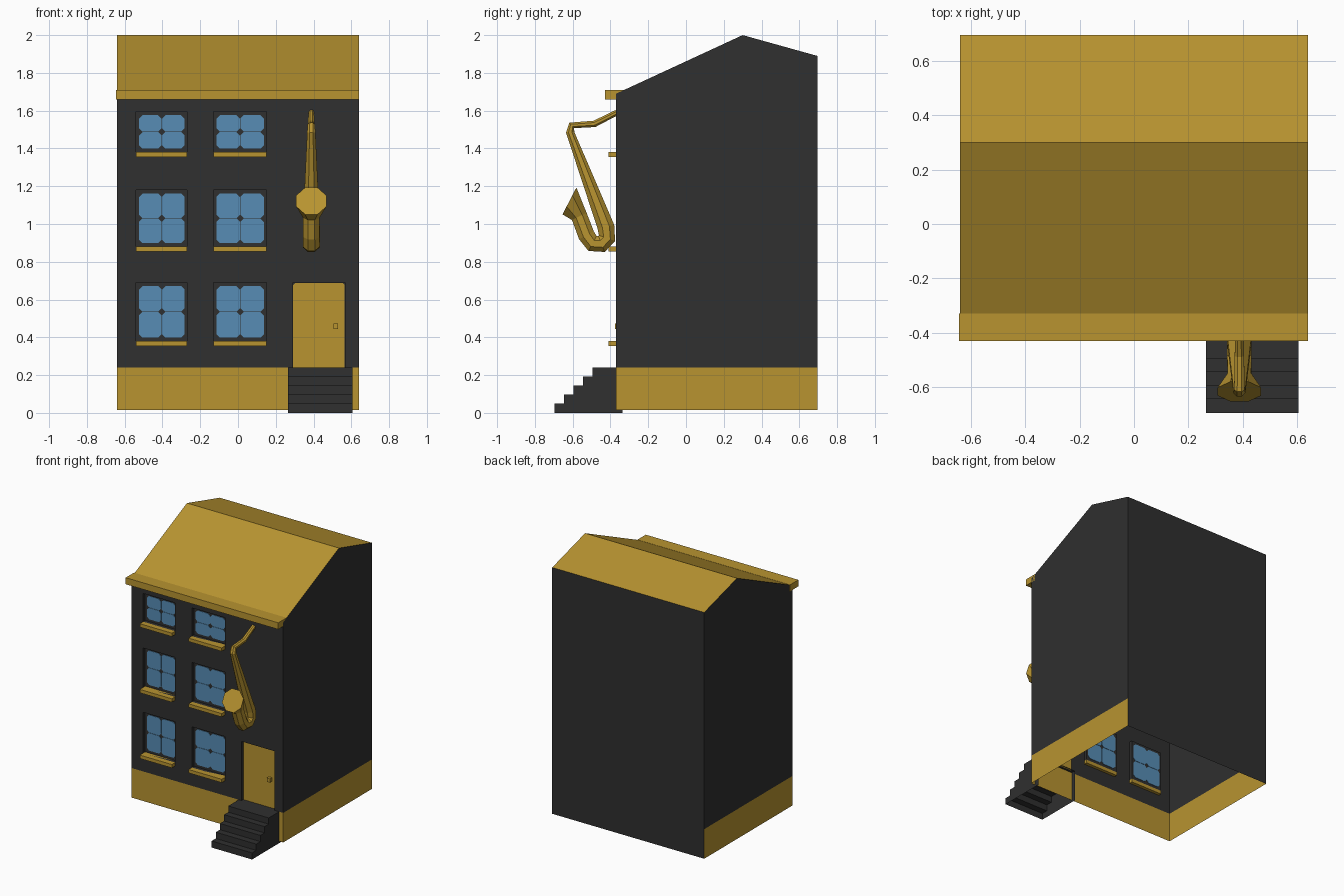
import bpy, bmesh, math
from mathutils import Vector

if "Cube" in bpy.data.objects:
    bpy.data.objects.remove(bpy.data.objects["Cube"])


def material(name, rgb):
    m = bpy.data.materials.new(name)
    m.diffuse_color = (*rgb, 1)
    m.use_nodes = True
    m.node_tree.nodes["Principled BSDF"].inputs["Base Color"].default_value = m.diffuse_color
    return m


GOLD = material("gold", (0.48, 0.295, 0.030))
DARK = material("charcoal", (0.029, 0.029, 0.029))
BLUE = material("glass_blue", (0.095, 0.265, 0.46))


def finish(name, bm, *mats):
    me = bpy.data.meshes.new(name)
    bm.to_mesh(me)
    bm.free()
    for m in mats:
        me.materials.append(m)
    ob = bpy.data.objects.new(name, me)
    bpy.context.collection.objects.link(ob)
    return ob


def face(bm, pts, mat=0):
    f = bm.faces.new([bm.verts.new(p) for p in pts])
    f.material_index = mat
    return f


def box(name, x0, x1, y0, y1, z0, z1, mat):
    bm = bmesh.new()
    bmesh.ops.create_cube(bm, size=1)
    for v in bm.verts:
        v.co = ((x0 + x1) / 2 + v.co.x * (x1 - x0),
                (y0 + y1) / 2 + v.co.y * (y1 - y0),
                (z0 + z1) / 2 + v.co.z * (z1 - z0))
    return finish(name, bm, mat)


def plate(bm, outline, y0, y1):
    """Thin plate in the xz plane; outline is counter-clockwise from the front."""
    f = face(bm, [(x, y0, z) for x, z in outline])
    ext = bmesh.ops.extrude_face_region(bm, geom=[f], use_keep_orig=True)
    for v in ext["geom"]:
        if isinstance(v, bmesh.types.BMVert):
            v.co.y = y1
    bmesh.ops.recalc_face_normals(bm, faces=bm.faces)


W, FRONT, BACK, BOT, PLINTH = 0.64, -0.37, 0.695, 0.015, 0.24
EAVE, RIDGE_Y, RIDGE, REAR = 1.69, 0.30, 2.0, 1.89
DEPTH = 0.025
GLASS_Y = FRONT + DEPTH
cols = [(-0.54, -0.27), (-0.13, 0.15)]
rows = [(0.38, 0.69), (0.88, 1.18), (1.38, 1.595)]
windows = [(*c, *r) for c in cols for r in rows]
door = (0.29, 0.567, PLINTH, 0.69)
openings = windows + [door]

# House shell: front wall as cells around the openings, open underneath
bm = bmesh.new()
xs = sorted({-W, W, *[o[i] for o in openings for i in (0, 1)]})
zs = sorted({BOT, PLINTH, EAVE, *[o[i] for o in openings for i in (2, 3)]})
for x0, x1 in zip(xs, xs[1:]):
    for z0, z1 in zip(zs, zs[1:]):
        cx, cz = (x0 + x1) / 2, (z0 + z1) / 2
        if any(o[0] < cx < o[1] and o[2] < cz < o[3] for o in openings):
            continue
        face(bm, [(x0, FRONT, z0), (x1, FRONT, z0), (x1, FRONT, z1), (x0, FRONT, z1)],
             1 if cz < PLINTH else 0)
# side walls with gold plinth band
for s in (-1, 1):
    band = [(FRONT, BOT), (BACK, BOT), (BACK, PLINTH), (FRONT, PLINTH)]
    wall = [(FRONT, PLINTH), (BACK, PLINTH), (BACK, REAR), (RIDGE_Y, RIDGE), (FRONT, EAVE)]
    for prof, m in ((band, 1), (wall, 0)):
        face(bm, [(s * W, y, z) for y, z in prof[::s]], m)
# back wall and the two roof slopes
face(bm, [(W, BACK, BOT), (-W, BACK, BOT), (-W, BACK, REAR), (W, BACK, REAR)])
for (ya, za), (yb, zb) in (((FRONT, EAVE), (RIDGE_Y, RIDGE)), ((RIDGE_Y, RIDGE), (BACK, REAR))):
    face(bm, [(-W, ya, za), (W, ya, za), (W, yb, zb), (-W, yb, zb)], 1)
# reveals and backing of each opening
for x0, x1, z0, z1 in openings:
    ring = [(x0, z0), (x1, z0), (x1, z1), (x0, z1)]
    for (xa, za), (xb, zb) in zip(ring, ring[1:] + ring[:1]):
        face(bm, [(xa, FRONT, za), (xb, FRONT, zb), (xb, GLASS_Y, zb), (xa, GLASS_Y, za)])
    face(bm, [(x, GLASS_Y, z) for x, z in ring])
bmesh.ops.remove_doubles(bm, verts=bm.verts, dist=0.0001)
finish("house_shell", bm, DARK, GOLD)

# Windows: four panes with clipped corners, and a sill
for i, (x0, x1, z0, z1) in enumerate(windows, 1):
    bm = bmesh.new()
    gx0, gx1, gz0, gz1 = x0 + 0.015, x1 - 0.012, z0 + 0.018, z1 - 0.018
    hw, hh, c, g = (gx1 - gx0) / 2, (gz1 - gz0) / 2, 0.018, 0.001
    for px in (gx0, gx0 + hw):
        for pz in (gz0, gz0 + hh):
            a, b, d, e = px + g, px + hw - g, pz + g, pz + hh - g
            plate(bm, [(a + c, d), (b - c, d), (b, d + c), (b, e - c),
                       (b - c, e), (a + c, e), (a, e - c), (a, d + c)],
                  GLASS_Y - 0.003, GLASS_Y + 0.003)
    finish(f"window_panes_{i}", bm, BLUE)
    box(f"window_sill_{i}", x0, x1, -0.41, GLASS_Y, z0 - 0.026, z0, GOLD)

# Door with clipped top corners, and handle
x0, x1, z0, z1 = door
bm = bmesh.new()
plate(bm, [(x0 + .002, z0), (x1 - .002, z0), (x1 - .002, z1 - .014), (x1 - .014, z1 - .002),
           (x0 + .014, z1 - .002), (x0 + .002, z1 - .014)], GLASS_Y - 0.005, GLASS_Y + 0.004)
finish("door", bm, GOLD)
box("door_handle", 0.505, 0.53, FRONT - 0.005, GLASS_Y, 0.443, 0.472, GOLD)

# Cornice
box("cornice", -0.645, W, -0.43, -0.33, 1.66, 1.71, GOLD)

# Front steps: stepped profile, open at the bottom and against the house
sx0, sx1 = 0.265, 0.605
prof = [(-0.695, 0.0)]
for y, z in zip((-0.695, -0.645, -0.595, -0.545, -0.495), (0.05, 0.098, 0.145, 0.193, 0.24)):
    prof += [(y, prof[-1][1]), (y, z)] if prof[-1][0] != y else [(y, z)]
prof.append((-0.335, 0.24))
bm = bmesh.new()
for (ya, za), (yb, zb) in zip(prof, prof[1:]):
    face(bm, [(sx0, ya, za), (sx1, ya, za), (sx1, yb, zb), (sx0, yb, zb)])
for x, order in ((sx0, 1), (sx1, -1)):
    face(bm, [(x, y, z) for y, z in (prof + [(-0.335, 0)])[::order]])
finish("front_steps", bm, DARK)

# Saxophone sign: eight-sided tube along a bent path (y, z, radius)
path = [(-0.35, 1.598, 0.015), (-0.485, 1.53, 0.018), (-0.605, 1.522, 0.020),
        (-0.613, 1.485, 0.023), (-0.424, 0.985, 0.047), (-0.418, 0.925, 0.047),
        (-0.447, 0.894, 0.047), (-0.495, 0.897, 0.047), (-0.527, 0.94, 0.046),
        (-0.565, 1.04, 0.045), (-0.617, 1.122, 0.083)]
pts = [Vector((0.388, y, z)) for y, z, _ in path]
bm = bmesh.new()
rings = []
for i, p in enumerate(pts):
    din = (p - pts[max(i - 1, 0)]).normalized()
    dout = (pts[min(i + 1, len(pts) - 1)] - p).normalized()
    t = (din + dout).normalized()
    if i == len(pts) - 1:
        t = Vector((0, -0.89, 0.46)).normalized()   # bell faces forward
    side = Vector((1, 0, 0))
    up = side.cross(t)
    r = path[i][2]
    ring = []
    for k in range(8):
        a = (k + 0.5) * math.pi / 4
        ring.append(bm.verts.new(p + 1.04 * r * (side * math.cos(a) + up * math.sin(a))))
    rings.append(ring)
for a, b in zip(rings, rings[1:]):
    for k in range(8):
        n = (k + 1) % 8
        bm.faces.new((a[k], a[n], b[n], b[k]))
bm.faces.new(rings[0][::-1])
bm.faces.new(rings[-1])
bmesh.ops.recalc_face_normals(bm, faces=bm.faces)
finish("saxophone_sign", bm, GOLD)
